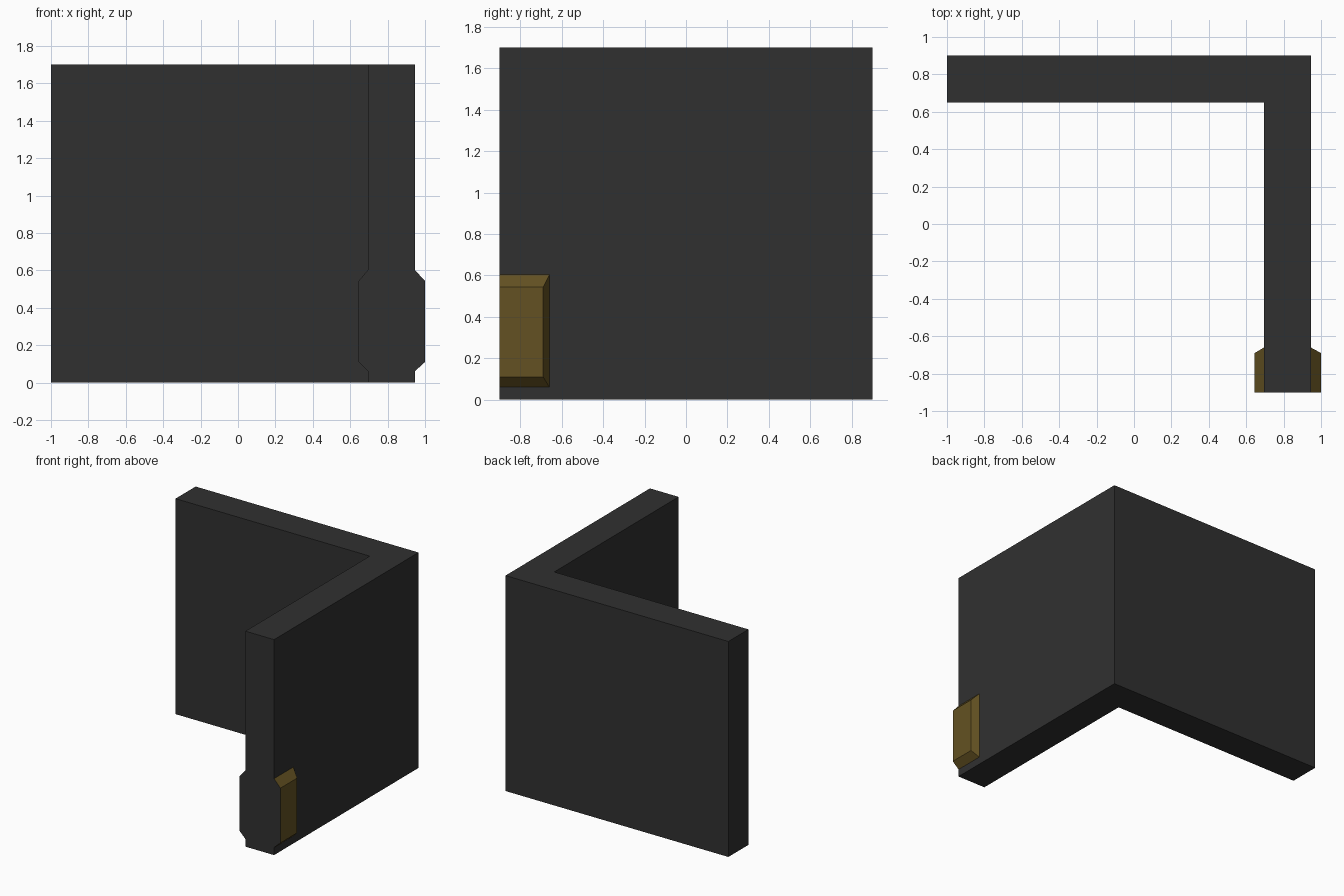
import bpy, bmesh

if "Cube" in bpy.data.objects:
    bpy.data.objects.remove(bpy.data.objects["Cube"])


def material(name, rgb):
    m = bpy.data.materials.new(name)
    m.diffuse_color = (*rgb, 1.0)
    m.use_nodes = True
    m.node_tree.nodes["Principled BSDF"].inputs["Base Color"].default_value = m.diffuse_color
    return m


charcoal = material("charcoal", (0.030, 0.030, 0.030))
brass = material("dark brass", (0.125, 0.083, 0.016))


def make_object(name, bm, mats):
    bmesh.ops.recalc_face_normals(bm, faces=bm.faces)
    mesh = bpy.data.meshes.new(name)
    for m in mats:
        mesh.materials.append(m)
    # front-facing ends share the dark wall colour
    if len(mats) > 1:
        for f in bm.faces:
            f.normal_update()
            f.material_index = 1 if f.normal.y < -0.9 else 0
    bm.to_mesh(mesh)
    bm.free()
    ob = bpy.data.objects.new(name, mesh)
    bpy.context.collection.objects.link(ob)
    return ob


# L-shaped corner wall, extruded from its plan
X_IN, X_OUT = 0.695, 0.945
plan = [(-1, 0.9), (-1, 0.65), (X_IN, 0.65), (X_IN, -0.9), (X_OUT, -0.9), (X_OUT, 0.9)]
bm = bmesh.new()
base = bm.faces.new([bm.verts.new((x, y, 0)) for x, y in plan])
ext = bmesh.ops.extrude_face_region(bm, geom=[base])
top = [v for v in ext["geom"] if isinstance(v, bmesh.types.BMVert)]
bmesh.ops.translate(bm, verts=top, vec=(0, 0, 1.7))
make_object("corner_wall", bm, [charcoal])


# Bevelled pads on both sides of the front end
def pad(name, x_wall, x_face):
    bm = bmesh.new()
    rings = [(x_wall, -0.66, 0.06, 0.603), (x_face, -0.69, 0.11, 0.543)]
    loops = []
    for x, y, lo, hi in rings:
        loops.append([bm.verts.new(p) for p in
                      ((x, -0.9, lo), (x, y, lo), (x, y, hi), (x, -0.9, hi))])
    a, b = loops
    bm.faces.new(b)
    for i in range(4):
        j = (i + 1) % 4
        bm.faces.new((a[i], a[j], b[j], b[i]))
    bm.faces.new(a[::-1])
    make_object(name, bm, [brass, charcoal])


pad("outer_pad", X_OUT, 1.0)
pad("inner_pad", X_IN, 0.645)
